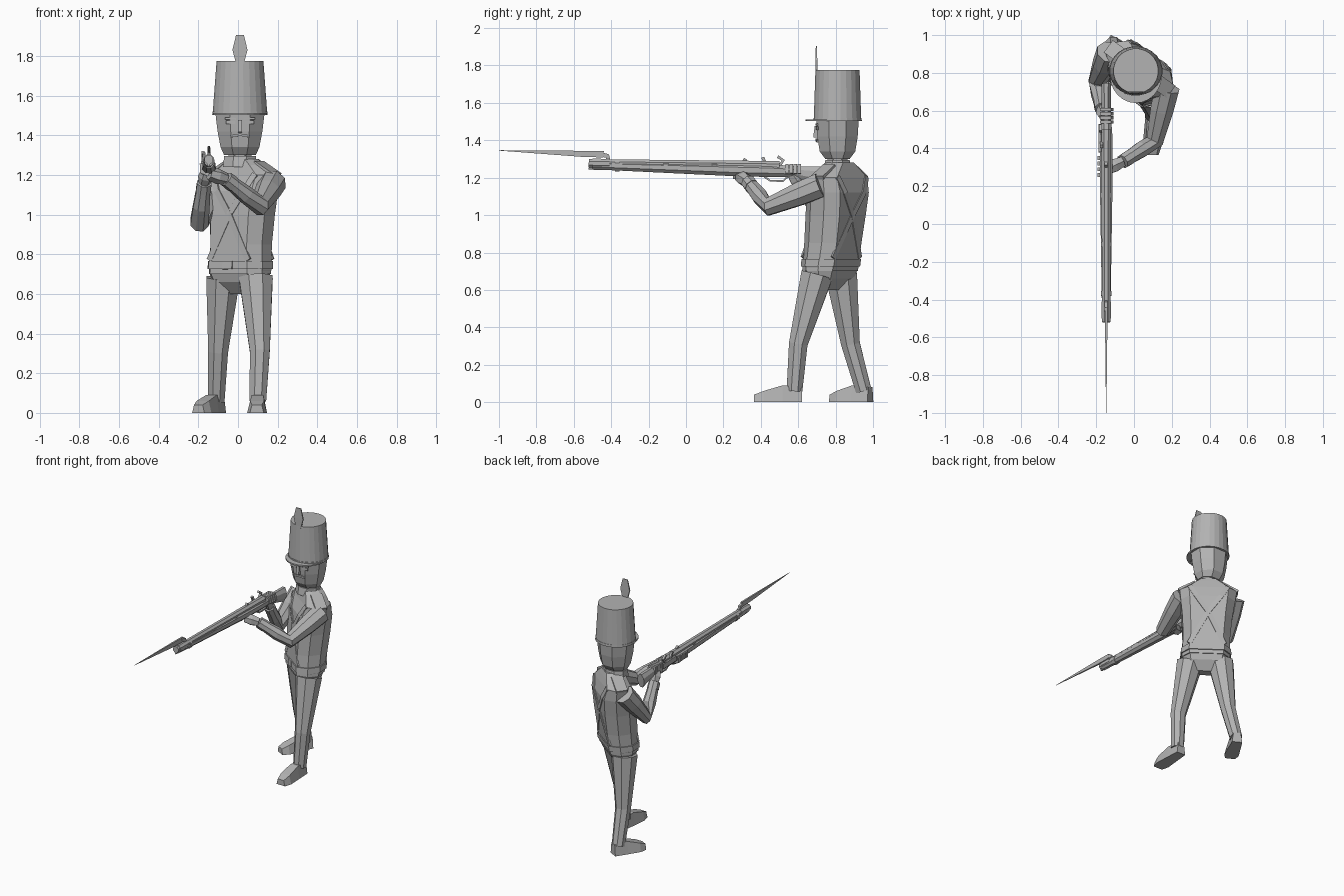
import bpy, bmesh, math
from mathutils import Vector

default_cube = bpy.data.objects.get("Cube")
if default_cube:
    bpy.data.objects.remove(default_cube, do_unlink=True)

SIDEWAYS, DEPTH, UP = Vector((1, 0, 0)), Vector((0, 1, 0)), Vector((0, 0, 1))

# One flat grey for everything
tone = (.45, .45, .45, 1)
grey = bpy.data.materials.new("plain_grey")
grey.use_nodes = True
grey.diffuse_color = tone
grey.node_tree.nodes["Principled BSDF"].inputs["Base Color"].default_value = tone


def loft(name, rings):
    """Skin equal-length point rings and cap both ends."""
    bm = bmesh.new()
    rows = [[bm.verts.new(point) for point in ring] for ring in rings]
    count = len(rows[0])
    for low, high in zip(rows, rows[1:]):
        for i in range(count):
            j = (i + 1) % count
            bm.faces.new((low[i], low[j], high[j], high[i]))
    bm.faces.new(rows[0][::-1])
    bm.faces.new(rows[-1])
    bmesh.ops.recalc_face_normals(bm, faces=bm.faces)
    mesh = bpy.data.meshes.new(name)
    bm.to_mesh(mesh)
    bm.free()
    mesh.materials.append(grey)
    bpy.context.collection.objects.link(bpy.data.objects.new(name, mesh))


def polygon(centre, across, along, sides):
    """Regular ring whose flats touch the two half-axis vectors."""
    reach = 1 / math.cos(math.pi / sides)
    angles = [math.tau * (i + .5) / sides for i in range(sides)]
    return [centre + (across * math.cos(a) + along * math.sin(a)) * reach for a in angles]


def tube(name, path, radii, sides=8, up=UP):
    """Sweep a polygon along a path; a radius may be a (side, up) pair."""
    path = [Vector(point) for point in path]
    last = len(path) - 1
    rings = []
    for i, point in enumerate(path):
        ahead = (path[min(i + 1, last)] - path[max(i - 1, 0)]).normalized()
        side = ahead.cross(up).normalized()
        radius = radii[i]
        wide, tall = radius if isinstance(radius, tuple) else (radius, radius)
        rings.append(polygon(point, side * wide, side.cross(ahead) * tall, sides))
    loft(name, rings)


def bar(name, path, wide, tall, up=UP):
    tube(name, path, [(wide, tall)] * len(path), 4, up)


# The body is turned: u runs to the left shoulder, v to the back, and it leans with height
LEFTWARD, BACKWARD = Vector((.81, -.59, 0)), Vector((.59, .81, 0))


def body(u, v, z):
    lean = min(max((z - .7) / .5, 0), 1)
    spine = Vector((.01, .77, 0)).lerp(Vector((.03, .82, 0)), lean)
    return spine + LEFTWARD * u + BACKWARD * v + UP * z


def body_part(name, levels):
    """Rings shaped as a box with trimmed corners."""
    corner = [(.7, 1), (1, .4)]
    half = corner + [(u, -v) for u, v in corner[::-1]]
    outline = half + [(-u, -v) for u, v in half]
    loft(name, [[body(u * wide, v * deep, z) for u, v in outline] for z, wide, deep in levels])


body_part("trouser_hips", [(.6, .08, .03), (.66, .15, .08), (.72, .165, .1)])
body_part("jacket", [(.7, .165, .1), (.85, .16, .107), (1, .17, .112), (1.12, .185, .11),
                     (1.2, .195, .085), (1.25, .12, .07), (1.28, .07, .06)])
body_part("waist_belt", [(.725, .172, .108), (.765, .17, .11)])
bar("belt_buckle", [body(0, -.108, .725), body(0, -.108, .765)], .03, .006, BACKWARD)

# Crossed straps, front and back, and a flat strap on each shoulder
for side, hand in (("right", -1), ("left", 1)):
    for face, facing in (("chest", -1), ("back", 1)):
        strap = [body(-.12 * hand, .1 * facing, .77), body(0, .112 * facing, 1),
                 body(.085 * hand, .11 * facing, 1.12), body(.13 * hand, .084 * facing, 1.205)]
        bar(f"{side}_{face}_strap", strap, .016, .005, BACKWARD)
    bar(f"{side}_shoulder_strap", [body(.09 * hand, 0, 1.262), body(.2 * hand, 0, 1.2)], .04, .01)


# Legs in a long stride, each ending in a wedge-shaped boot
def leg(side, hip, knee, ankle, toe):
    tube(f"{side}_leg", [hip, knee, ankle], [.085, .05, .042], up=DEPTH)
    tip = Vector(toe)
    foot = Vector((ankle[0], ankle[1], 0))
    heel = foot + (foot - tip).normalized() * .04
    across = (tip - heel).cross(UP).normalized()
    sections = []
    for step, wide, tall in ((0, .035, .08), (.4, .043, .09), (.8, .05, .06), (1, .035, .04)):
        sole = heel.lerp(tip, step)
        instep = sole + UP * tall
        sections.append([sole - across * wide, sole + across * wide,
                         instep + across * wide * .7, instep - across * wide * .7])
    loft(f"{side}_boot", sections)


leg("left", (.09, .7, .68), (.11, .6, .31), (.1, .58, .06), (.095, .365, 0))
leg("right", (-.075, .83, .68), (-.1, .88, .31), (-.11, .95, .06), (-.2, .78, 0))


# Arms: shoulder, elbow and wrist, with a cuff and a mitten-like palm
def arm(side, shoulder, elbow, wrist, palm, up):
    shoulder, elbow, wrist, palm = map(Vector, (shoulder, elbow, wrist, palm))
    bicep, forearm = shoulder.lerp(elbow, .4), elbow.lerp(wrist, .4)
    tube(f"{side}_arm", [shoulder, bicep, elbow, forearm, wrist], [.065, .061, .046, .042, .032], up=up)
    tube(f"{side}_cuff", [elbow.lerp(wrist, .8), wrist], [.038, .036], up=up)
    tube(f"{side}_palm", [wrist, wrist.lerp(palm, .5), palm], [.026, .034, .028], 6, up)


arm("left", (.175, .72, 1.16), (.11, .44, 1.045), (-.06, .33, 1.18), (-.145, .29, 1.205), UP)
arm("right", (-.13, .91, 1.17), (-.195, .75, .96), (-.17, .61, 1.16), (-.155, .57, 1.22), SIDEWAYS)


# Musket: every part sits on the slightly tilted barrel line
def gun(y, lift=0, side=0):
    return Vector((side - .147, y, 1.27 - y * .014 + lift))


MUZZLE, BREECH = -.52, .5
tube("barrel", [gun(MUZZLE), gun(BREECH)], [.022, .026])
tube("ramrod", [gun(MUZZLE, -.026), gun(.1, -.033)], [.007, .007], 6)
tube("stock", [gun(-.5, -.01), gun(.25, -.024), gun(.45, -.026), gun(.58, -.03), gun(.74, -.05)],
     [.022, .034, .034, (.024, .03), (.026, .05)])
for y in (-.38, -.12, .14):
    tube("barrel_band", [gun(y, -.01), gun(y + .025, -.01)], [(.028, .031)] * 2)
bar("lock_plate", [gun(.38, -.015, -.034), gun(.53, -.018, -.034)], .006, .018)
bar("hammer", [gun(.5, 0, -.03), gun(.52, .03, -.03), gun(.49, .05, -.03)], .008, .008, SIDEWAYS)
bar("frizzen", [gun(.43, 0, -.025), gun(.41, .045, -.025)], .008, .008, SIDEWAYS)
bar("rear_sight", [gun(.3, .01), gun(.32, .035)], .01, .008, SIDEWAYS)
bar("trigger_guard", [gun(.42, -.06), gun(.45, -.08), gun(.52, -.08), gun(.55, -.05)],
    .005, .007, SIDEWAYS)

# Fingers wrapped around the stock
for i in range(4):
    near, far = .26 + i * .03, .54 + i * .022
    bar("left_finger", [gun(near, -.065), gun(near, -.05, -.036), gun(near, -.01, -.036)], .01, .01, DEPTH)
    bar("right_finger", [gun(far, -.06, -.025), gun(far, .005, -.025), gun(far, .005, .02),
                         gun(far, -.04, .03)], .009, .009, DEPTH)

# Bayonet: socket, bent neck and long tapering blade
tube("bayonet_socket", [gun(-.5), gun(-.41)], [.025, .025])
bar("bayonet_neck", [gun(-.415, .01), gun(-.42, .04), gun(-.46, .05)], .012, .008, SIDEWAYS)
tube("bayonet_blade", [gun(-.44, .049), gun(-.56, .05), gun(-1, .062)],
     [(.006, .017), (.006, .016), (.001, .001)], 4)

# Head, collar and cap are upright stacks on one axis
CROWN = Vector((.01, .81, 0))


def head(side=0, front=0, z=0):
    return CROWN + Vector((side, -front, z))


def stack(name, levels, sides=8):
    loft(name, [polygon(head(z=z), SIDEWAYS * wide, DEPTH * deep, sides) for z, wide, deep in levels])


stack("collar", [(1.24, .085, .075), (1.295, .08, .065)])
stack("neck", [(1.25, .055, .05), (1.33, .06, .055)])
stack("head", [(1.3, .08, .065), (1.34, .098, .095), (1.42, .113, .108), (1.52, .125, .114)])
bar("nose", [head(0, .11, 1.475), head(0, .118, 1.415)], .01, .012, DEPTH)
bar("moustache", [head(-.045, .105, 1.395), head(0, .111, 1.403), head(.045, .105, 1.395)], .007, .006)
for side, hand in (("right", -1), ("left", 1)):
    bar(f"{side}_eye", [head(.022 * hand, .111, 1.465), head(.07 * hand, .106, 1.465)], .004, .009)
    bar(f"{side}_eyebrow", [head(.02 * hand, .113, 1.483), head(.075 * hand, .108, 1.485)], .005, .005)

# Tall tapering cap with a rim, a half-round peak and a flat plume
stack("cap", [(1.505, .138, .127), (1.775, .118, .118)], 24)
stack("cap_rim", [(1.503, .14, .13), (1.52, .139, .129)], 24)
sweep = [math.pi * i / 12 for i in range(13)]
loft("cap_peak", [[head(.138 * math.cos(a), .02 + .15 * math.sin(a), z) for a in sweep]
                  for z in (1.502, 1.512)])
tube("plume", [head(0, .113, z) for z in (1.74, 1.83, 1.905)],
     [(.014, .005), (.038, .005), (.02, .003)], 4, DEPTH)
